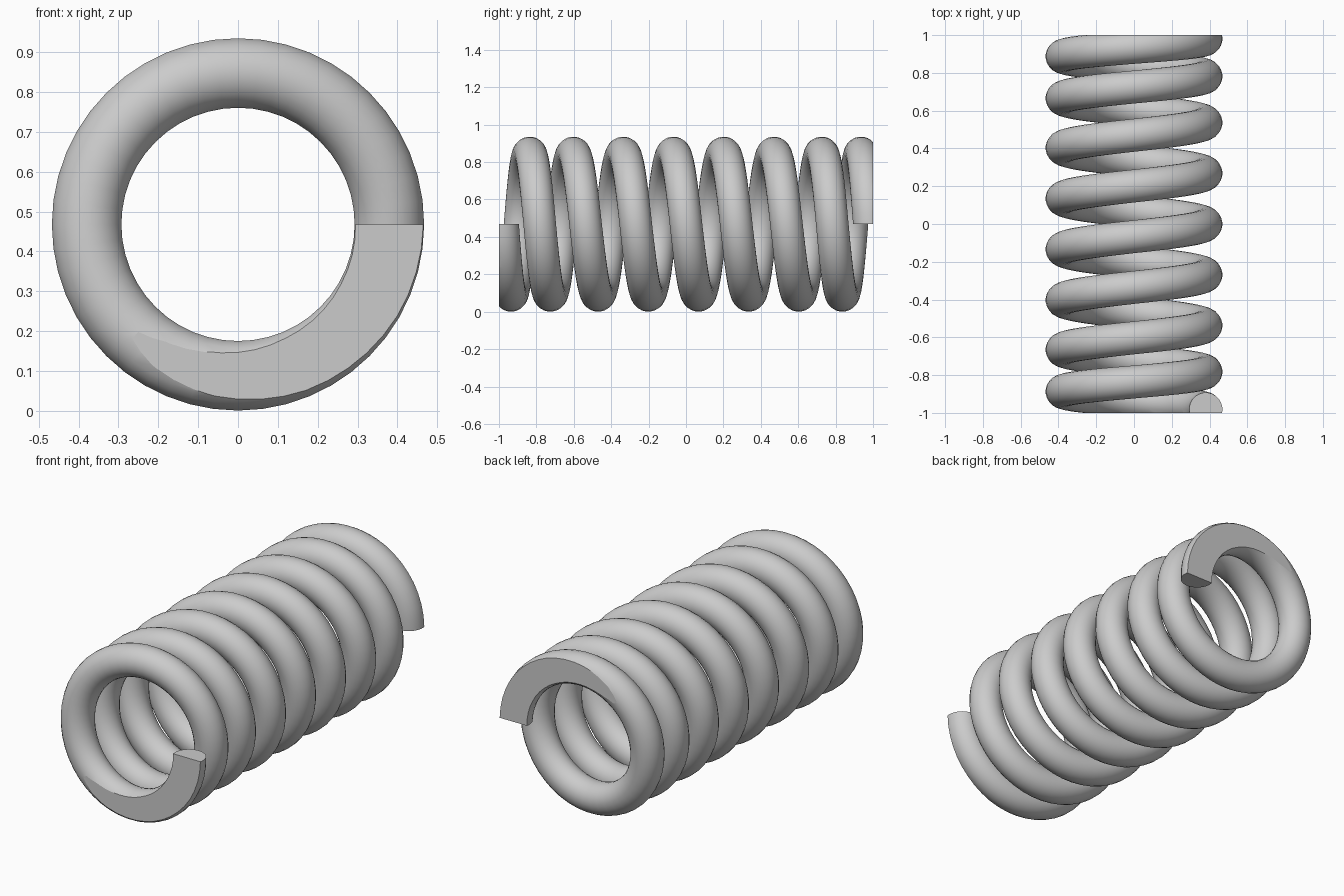
import bpy, bmesh
from math import cos, sin, pi

if "Cube" in bpy.data.objects:
    bpy.data.objects.remove(bpy.data.objects["Cube"])

COIL_R, WIRE_R = 0.380, 0.0880   # mean coil radius, wire radius
TURNS, STEPS, SIDES = 8, 48, 24  # turns, rings per turn, sides of the wire
CENTRE_Z = COIL_R + WIRE_R
PITCH, END_PITCH, EASE = 0.2685, 0.175, 2.0  # pitch tightens over the end turns


def coil_y(t):
    """Position along the axis after t turns, symmetric about the middle."""
    s = t - TURNS / 2
    a = abs(s)
    over = max(0.0, a - (TURNS / 2 - EASE))
    y = PITCH * a - (PITCH - END_PITCH) * over ** 2 / (2 * EASE)
    return y if s >= 0 else -y


bm = bmesh.new()

# Wire swept along the helix
rings = []
for i in range(TURNS * STEPS + 1):
    t = i / STEPS
    ang = -2 * pi * t
    ring = []
    for k in range(SIDES):
        p = 2 * pi * (k + 0.5) / SIDES
        r = COIL_R + WIRE_R * cos(p)
        ring.append(bm.verts.new((r * cos(ang), coil_y(t) + WIRE_R * sin(p),
                                  CENTRE_Z + r * sin(ang))))
    rings.append(ring)
for a, b in zip(rings, rings[1:]):
    for k in range(SIDES):
        n = (k + 1) % SIDES
        bm.faces.new((a[k], a[n], b[n], b[k])).smooth = True

# Blunt wire ends
caps = [bm.faces.new(rings[0]), bm.faces.new(rings[-1])]
for cap in caps:
    for e in cap.edges:
        e.smooth = False

# Ground flat seats at the front and back
for side in (-1, 1):
    cut = bmesh.ops.bisect_plane(bm, geom=bm.verts[:] + bm.edges[:] + bm.faces[:],
                                 dist=1e-6, plane_co=(0, side, 0),
                                 plane_no=(0, side, 0), clear_outer=True)
    rim = [e for e in cut["geom_cut"]
           if isinstance(e, bmesh.types.BMEdge) and e.is_boundary]
    fill = bmesh.ops.triangle_fill(bm, edges=rim, use_beauty=True,
                                   normal=(0, side, 0))
    for f in fill["geom"]:
        if isinstance(f, bmesh.types.BMFace):
            f.smooth = False
    for e in rim:
        e.smooth = False

bmesh.ops.recalc_face_normals(bm, faces=bm.faces[:])
mesh = bpy.data.meshes.new("coil_spring")
bm.to_mesh(mesh)
bm.free()
spring = bpy.data.objects.new("coil_spring", mesh)
bpy.context.collection.objects.link(spring)
